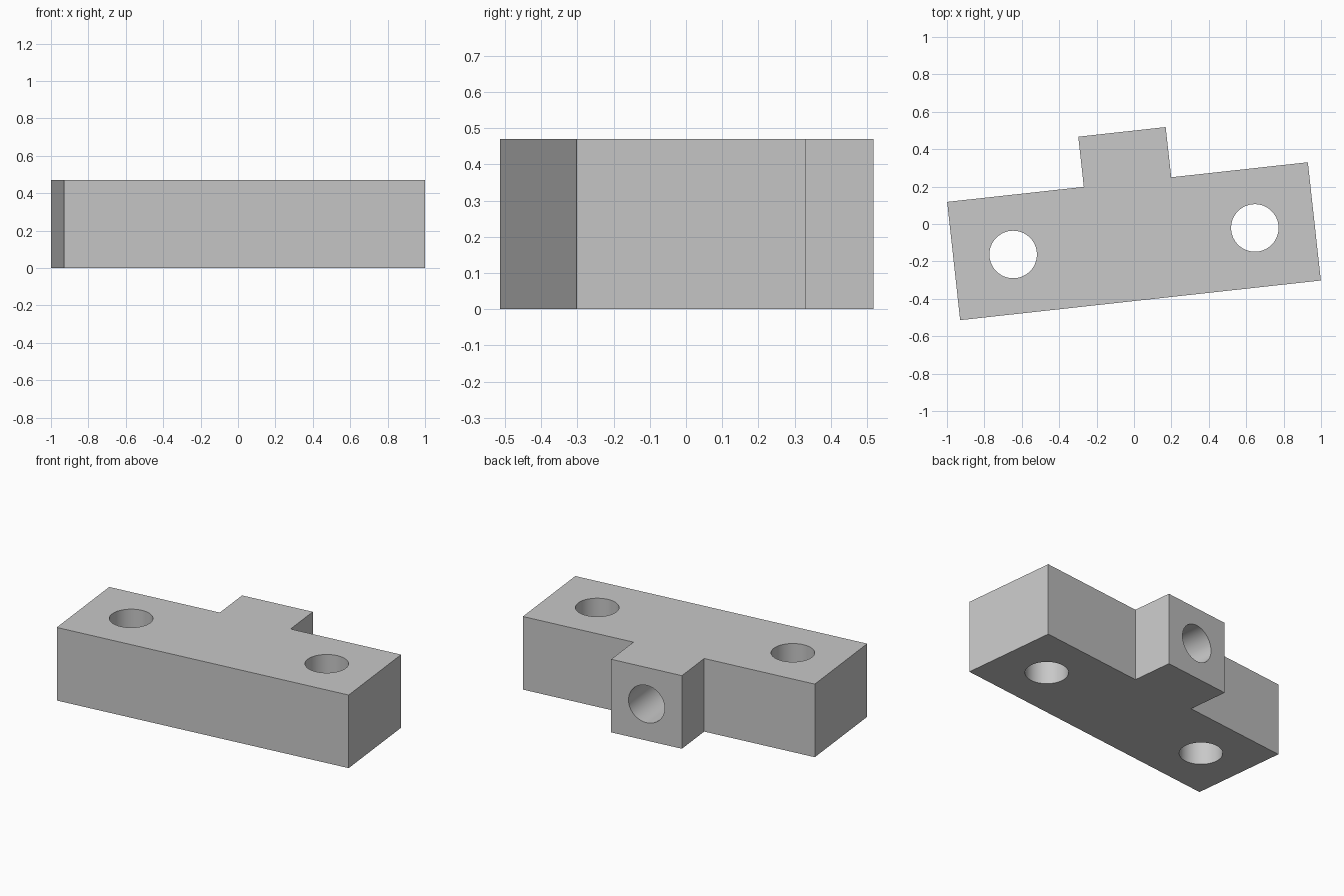
import bpy
import bmesh
import math
from mathutils import Matrix

cube = bpy.data.objects.get("Cube")
if cube:
    bpy.data.objects.remove(cube, do_unlink=True)

HEIGHT = 0.47
HALF_LENGTH, HALF_WIDTH = 0.97, 0.318
TAB_HALF, TAB_END = 0.235, 0.588
PLACE = Matrix.Translation((0, -0.092, 0)) @ Matrix.Rotation(math.radians(6.27), 4, "Z")

grey = bpy.data.materials.new("plain grey")
grey.use_nodes = True
colour = (0.58, 0.58, 0.58, 1)
grey.diffuse_color = colour
grey.node_tree.nodes["Principled BSDF"].inputs["Base Color"].default_value = colour


def make_object(name, bm):
    bmesh.ops.recalc_face_normals(bm, faces=bm.faces)
    mesh = bpy.data.meshes.new(name)
    bm.to_mesh(mesh)
    bm.free()
    mesh.materials.append(grey)
    obj = bpy.data.objects.new(name, mesh)
    bpy.context.collection.objects.link(obj)
    return obj


def drill(target, name, radius, depth, matrix):
    """Cut a round hole into the target."""
    bm = bmesh.new()
    bmesh.ops.create_cone(bm, cap_ends=True, segments=64, radius1=radius,
                          radius2=radius, depth=depth, matrix=matrix)
    cutter = make_object(name, bm)
    cutter.hide_render = True
    mod = target.modifiers.new(name, "BOOLEAN")
    mod.operation, mod.solver, mod.object = "DIFFERENCE", "EXACT", cutter
    bpy.context.view_layer.objects.active = target
    bpy.ops.object.modifier_apply(modifier=mod.name)
    bpy.data.objects.remove(cutter, do_unlink=True)


# T-shaped block: mirrored half outline, extruded upward
half = [(HALF_LENGTH, -HALF_WIDTH), (HALF_LENGTH, HALF_WIDTH),
        (TAB_HALF, HALF_WIDTH), (TAB_HALF, TAB_END)]
outline = half + [(-x, y) for x, y in reversed(half)]
bm = bmesh.new()
base = bm.faces.new([bm.verts.new((x, y, 0)) for x, y in outline])
top = bmesh.ops.extrude_face_region(bm, geom=[base])["geom"]
bmesh.ops.translate(bm, vec=(0, 0, HEIGHT),
                    verts=[g for g in top if isinstance(g, bmesh.types.BMVert)])
block = make_object("mounting_block", bm)

# Two vertical through holes
for side, name in ((1, "left_hole"), (-1, "right_hole")):
    drill(block, name, 0.127, HEIGHT * 2,
          Matrix.Translation((side * 0.65, 0, HEIGHT / 2)))

# Blind horizontal hole in the end of the tab
drill(block, "tab_hole", 0.12, 1.1,
      Matrix.Translation((0, TAB_END, HEIGHT / 2)) @ Matrix.Rotation(math.pi / 2, 4, "X"))

# Turn the block into place and smooth only the hole walls
block.data.transform(PLACE)
bpy.ops.object.select_all(action="DESELECT")
block.select_set(True)
bpy.context.view_layer.objects.active = block
bpy.ops.object.shade_smooth_by_angle(angle=math.radians(30))
